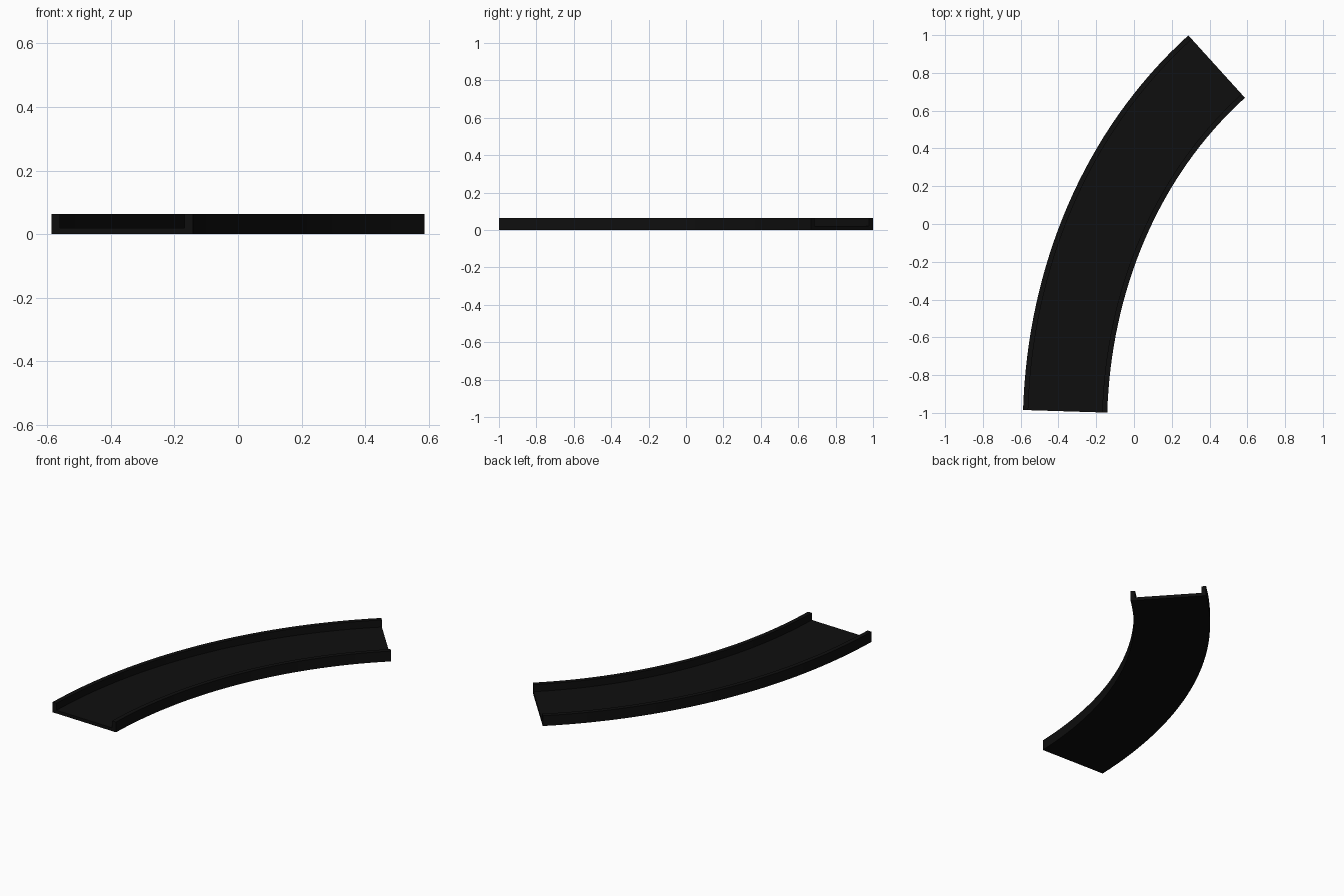
import bpy, bmesh, math
from mathutils import Vector

if "Cube" in bpy.data.objects:
    bpy.data.objects.remove(bpy.data.objects["Cube"])

WIDTH, HEIGHT, WALL, FLOOR, STEPS = 0.446, 0.064, 0.027, 0.02, 32

black = bpy.data.materials.new("matte black")
black.diffuse_color = (0.0045, 0.0045, 0.0045, 1)
black.use_nodes = True
black.node_tree.nodes["Principled BSDF"].inputs["Base Color"].default_value = black.diffuse_color

# centreline of the bend as a cubic curve with known end directions
def heading(deg):
    return Vector((math.cos(math.radians(deg)), math.sin(math.radians(deg))))

HANDLE = 0.692
p0, p3 = Vector((-0.367, -0.991)), Vector((0.435, 0.834))
p1, p2 = p0 + HANDLE * heading(88.2), p3 - HANDLE * heading(42.2)

def point_and_side(t):
    u = 1 - t
    p = u**3 * p0 + 3*u*u*t * p1 + 3*u*t*t * p2 + t**3 * p3
    d = (u*u * (p1 - p0) + 2*u*t * (p2 - p1) + t*t * (p3 - p2)).normalized()
    return p, Vector((d.y, -d.x))

# U-shaped tray section: (sideways offset, height)
h = WIDTH / 2
profile = [(-h, 0), (h, 0), (h, HEIGHT), (h - WALL, HEIGHT), (h - WALL, FLOOR),
           (-h + WALL, FLOOR), (-h + WALL, HEIGHT), (-h, HEIGHT)]

# sweep the section along the bend
bm = bmesh.new()
rings = []
for i in range(STEPS + 1):
    p, side = point_and_side(i / STEPS)
    rings.append([bm.verts.new((*(p + side * s), z)) for s, z in profile])
n = len(profile)
for a, b in zip(rings, rings[1:]):
    for j in range(n):
        k = (j + 1) % n
        bm.faces.new((a[j], a[k], b[k], b[j]))
# end caps: floor and two walls as quads
for r in (rings[0], rings[-1]):
    bm.faces.new((r[0], r[1], r[4], r[5]))
    bm.faces.new((r[1], r[2], r[3], r[4]))
    bm.faces.new((r[0], r[5], r[6], r[7]))
bmesh.ops.recalc_face_normals(bm, faces=bm.faces)

# centre on the origin
xs = [v.co.x for v in bm.verts]
ys = [v.co.y for v in bm.verts]
bmesh.ops.translate(bm, verts=bm.verts,
                    vec=(-(min(xs) + max(xs)) / 2, -(min(ys) + max(ys)) / 2, 0))

mesh = bpy.data.meshes.new("curved_track")
bm.to_mesh(mesh)
bm.free()
mesh.materials.append(black)
track = bpy.data.objects.new("curved_track", mesh)
bpy.context.collection.objects.link(track)
bpy.context.view_layer.objects.active = track
track.select_set(True)
bpy.ops.object.shade_smooth_by_angle(angle=math.radians(30))
